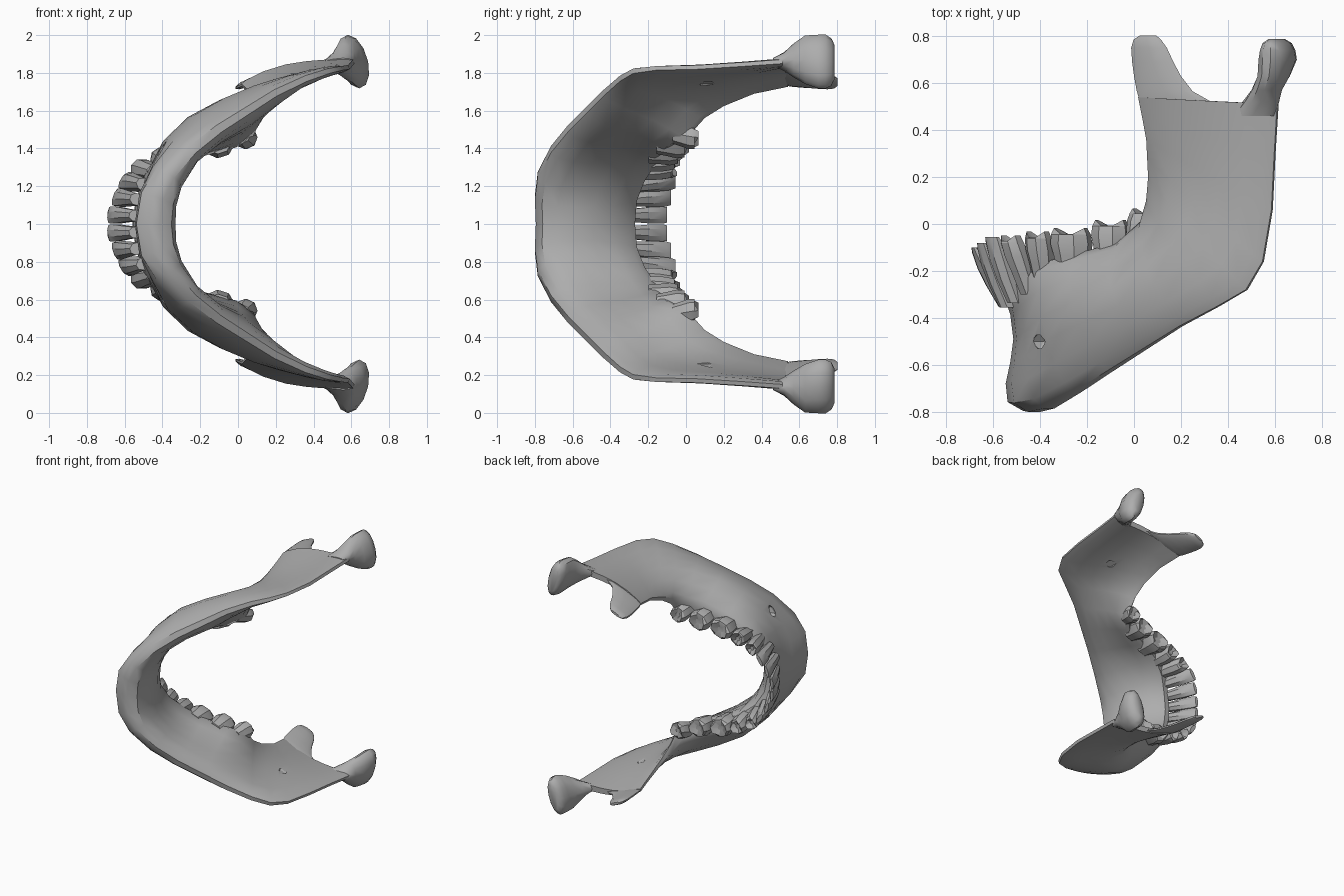
import bpy, bmesh, math
from mathutils import Vector

if "Cube" in bpy.data.objects:
    bpy.data.objects.remove(bpy.data.objects["Cube"])

bone = bpy.data.materials.new("bone_grey")
bone.diffuse_color = (0.42, 0.42, 0.42, 1)
bone.use_nodes = True
bone.node_tree.nodes["Principled BSDF"].inputs["Base Color"].default_value = bone.diffuse_color


def loft(name, rings, angle=35):
    """Skin closed rings of equal length, cap both ends."""
    bm = bmesh.new()
    vs = [[bm.verts.new(p) for p in r] for r in rings]
    n = len(rings[0])
    for a, b in zip(vs, vs[1:]):
        for i in range(n):
            j = (i + 1) % n
            bm.faces.new((a[i], a[j], b[j], b[i]))
    bm.faces.new(vs[0][::-1])
    bm.faces.new(vs[-1])
    bmesh.ops.recalc_face_normals(bm, faces=bm.faces)
    me = bpy.data.meshes.new(name)
    bm.to_mesh(me)
    bm.free()
    me.materials.append(bone)
    ob = bpy.data.objects.new(name, me)
    bpy.context.collection.objects.link(ob)
    bpy.ops.object.select_all(action='DESELECT')
    ob.select_set(True)
    bpy.context.view_layer.objects.active = ob
    bpy.ops.object.shade_smooth_by_angle(angle=math.radians(angle))
    return ob


def side(p, s):
    """(x, y, distance from the midplane) to world space on side s."""
    return Vector((p[0], p[1], 1 + s * p[2]))


# Jaw body: lower border x,y,w,thickness / upper border x,y,w,thickness
LOWER = [(-.445, -.795, 0, .13), (-.425, -.80, .14, .13), (-.36, -.785, .26, .12),
         (-.24, -.715, .395, .11), (-.10, -.625, .505, .10), (.05, -.53, .60, .09),
         (.20, -.435, .695, .08), (.36, -.35, .77, .07), (.48, -.28, .81, .06),
         (.55, -.16, .825, .05), (.588, .06, .83, .05), (.60, .30, .845, .05),
         (.613, .51, .86, .05)]
UPPER = [(-.542, -.27, 0, .065), (-.522, -.26, .13, .07), (-.47, -.22, .24, .09),
         (-.37, -.165, .335, .12), (-.22, -.125, .40, .14), (-.05, -.08, .45, .16),
         (.045, .01, .50, .15), (.06, .10, .585, .09), (.065, .20, .64, .06),
         (.06, .28, .67, .05), (.055, .36, .70, .04), (.04, .44, .715, .035),
         (.02, .54, .735, .032)]
ANGLE = [0, 20, 35, 45, 52, 58, 65, 70, 72, 73, 74, 74, 74]      # outward direction
BOW = [-.065, -.055, -.025, .025, .05, .06, .055, .04, .025, .015, .02, .03, .04]
BELLY = [.10, .09, .075, .07, .09, .09, .06, .02, .01, 0, 0, 0, 0]  # extra mid thickness
BELLY_POW = [.45, .45, .55, .75] + [1] * 9                       # low values thicken the lower half
PROFILE = [(0, .45), (.07, .9), (.22, 1), (.4, 1), (.58, 1), (.78, 1), (.94, .9), (1, .55)]


def jaw_section(k, s):
    lo, up = Vector(LOWER[k][:3]), Vector(UPPER[k][:3])
    a = math.radians(ANGLE[k])
    nrm = Vector((-math.cos(a), 0, math.sin(a)))
    outer, inner = [], []
    for f, m in PROFILE:
        c = lo.lerp(up, f) + nrm * BOW[k] * math.sin(math.pi * f ** 1.3)
        fat = BELLY[k] * math.sin(math.pi * f ** BELLY_POW[k])
        t = (LOWER[k][3] * (1 - f) + UPPER[k][3] * f + fat) * m / 2
        outer.append(side(c + nrm * t, s))
        inner.append(side(c - nrm * t, s))
    return outer + inner[::-1]


last = len(LOWER) - 1
rings = [jaw_section(k, -1) for k in range(last, 0, -1)]
rings += [jaw_section(k, 1) for k in range(last + 1)]
jaw = loft("jaw_body", rings, 40)


# Small nerve openings on the outer chin sides and the inner ramus
def opening(name, centre, radii, s):
    bpy.ops.mesh.primitive_ico_sphere_add(subdivisions=1, radius=1, location=side(centre, s))
    cut = bpy.context.object
    cut.name, cut.scale, cut.hide_render = name, radii, True
    cut.hide_viewport = True
    cut.data.materials.append(bone)
    mod = jaw.modifiers.new(name, 'BOOLEAN')
    mod.operation, mod.object, mod.solver = 'DIFFERENCE', cut, 'EXACT'


for s in (-1, 1):
    opening("chin_opening_cutter", (-.385, -.50, .39), (.065, .04, .05), s)
    opening("ramus_opening_cutter", (.33, .12, .725), (.055, .07, .035), s)


def ramus_w(x):
    """Distance of the upper ramus plate from the midplane."""
    return .735 + .214 * (x - .02) + .04 * math.sin(math.pi * (x - .02) / .585)


# Coronoid process: y, front x, rear x, thickness
CORONOID = [(.48, .06, .40, .015), (.52, .026, .33, .03), (.565, .012, .25, .036),
            (.63, .0, .20, .038), (.69, -.008, .168, .04),
            (.75, -.012, .14, .04), (.785, -.002, .115, .035), (.803, .025, .095, .02)]
# Condyle: y, centre x, half length in x, centre w, half width in w, x shift towards the inner end
CONDYLE = [(.46, .505, .09, .858, .015, 0), (.52, .54, .078, .86, .05, .0),
           (.57, .565, .065, .866, .09, .01), (.63, .595, .068, .87, .128, .02),
           (.70, .612, .077, .86, .142, .03), (.74, .612, .07, .86, .142, .03),
           (.77, .61, .055, .857, .125, .03), (.787, .608, .03, .857, .09, .02)]
for s, tag in ((1, "left"), (-1, "right")):
    rings = []
    for y, x0, x1, t in CORONOID:
        ring = []
        for f, h in ((0, .3), (.15, .9), (.5, 1), (.85, .9), (1, .3)):
            x = x0 + (x1 - x0) * f
            ring.append((x, ramus_w(x), h * t / 2))
        rings.append([side((x, y, w + h), s) for x, w, h in ring]
                     + [side((x, y, w - h), s) for x, w, h in ring[::-1]])
    loft("coronoid_" + tag, rings, 40)
    rings = []
    for k, (y, x, rx, w, rw, sh) in enumerate(CONDYLE):
        ring = []
        for i in range(12):
            a = math.tau * i / 12
            c, q = math.cos(a), math.sin(a)
            lean = .15 * rx * c * max(0, 1 - k / 3)
            ring.append(side((x + rx * c - sh * q, y, w + rw * q + lean), s))
        rings.append(ring)
    loft("condyle_" + tag, rings, 40)

# Teeth: name, root xyz, tip xyz, length along arch, outward depth, arch angle
TEETH = [("central_incisor", (-.56, -.32, .045), (-.68, -.10, .048), .09, .075, 4),
         ("lateral_incisor", (-.55, -.32, .132), (-.65, -.08, .142), .095, .08, 18),
         ("canine", (-.51, -.30, .21), (-.605, -.055, .23), .10, .095, 32),
         ("front_premolar", (-.455, -.26, .275), (-.525, -.06, .295), .105, .105, 45),
         ("rear_premolar", (-.385, -.21, .33), (-.41, -.045, .35), .115, .12, 55),
         ("first_molar", (-.26, -.17, .385), (-.27, -.03, .39), .17, .14, 70),
         ("second_molar", (-.10, -.13, .43), (-.10, .005, .42), .155, .14, 72),
         ("third_molar", (.02, -.05, .475), (.045, .055, .455), .12, .125, 65)]
# Height along the tooth, length factor, depth factor
FRONT = [(-.15, .65, .9), (.25, .8, 1), (.6, .97, .9), (.9, 1, .55), (1, .9, .3)]
BACK = [(-.2, .8, .8), (.25, .88, .9), (.6, 1, 1), (.9, .95, .9), (1, .8, .72), (.86, .3, .25)]

for s, tag in ((1, "left"), (-1, "right")):
    for k, (name, root, tip, length, depth, ang) in enumerate(TEETH):
        root, tip = Vector(root), Vector(tip)
        a = math.radians(ang)
        out = Vector((-math.cos(a), 0, math.sin(a)))
        along = Vector((math.sin(a), 0, math.cos(a)))
        rings = []
        for f, fl, fd in (FRONT if k < 3 else BACK):
            c = root.lerp(tip, f)
            ring = []
            for i in range(8):
                b = math.tau * (i + .5) / 8
                p = c + along * math.cos(b) * fl * length * .54 + out * math.sin(b) * fd * depth * .54
                if k > 2 and f == 1:
                    p.y += .012 if i % 4 in (0, 3) else -.012   # cusps
                ring.append(side(p, s))
            rings.append(ring)
        loft(name + "_" + tag, rings, 25)
